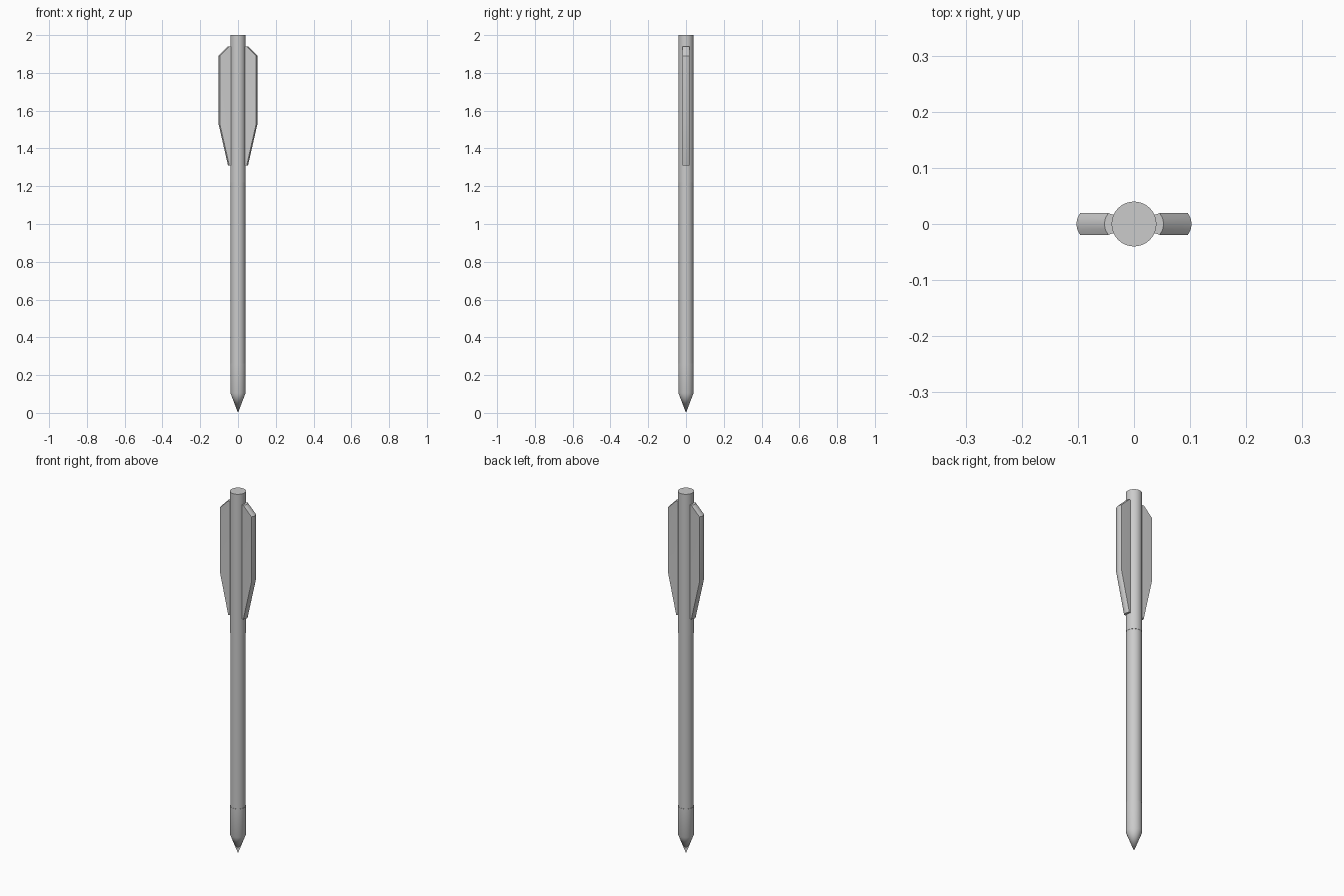
import bpy, bmesh, math

if "Cube" in bpy.data.objects:
    bpy.data.objects.remove(bpy.data.objects["Cube"])

SIDES = 32


def make_object(name, bm):
    bmesh.ops.recalc_face_normals(bm, faces=bm.faces[:])
    mesh = bpy.data.meshes.new(name)
    bm.to_mesh(mesh)
    bm.free()
    obj = bpy.data.objects.new(name, mesh)
    bpy.context.collection.objects.link(obj)
    return obj


def smooth(obj):
    bpy.ops.object.select_all(action='DESELECT')
    obj.select_set(True)
    bpy.context.view_layer.objects.active = obj
    bpy.ops.object.shade_smooth_by_angle(angle=math.radians(30))


def lathe(name, profile):
    """Closed solid of revolution from (radius, z) points."""
    bm = bmesh.new()
    rings = []
    for r, z in profile:
        n = 1 if r == 0 else SIDES
        rings.append([bm.verts.new((r * math.cos(2 * math.pi * i / SIDES),
                                    r * math.sin(2 * math.pi * i / SIDES), z))
                      for i in range(n)])
    for a, b in zip(rings, rings[1:]):
        for i in range(SIDES):
            j = (i + 1) % SIDES
            if len(a) == 1:
                bm.faces.new((a[0], b[j], b[i]))
            else:
                bm.faces.new((a[i], a[j], b[j], b[i]))
    for ring in (rings[0], rings[-1]):
        if len(ring) > 1:
            bm.faces.new(ring)
    obj = make_object(name, bm)
    smooth(obj)
    return obj


def fin(name, side):
    """Fin with a rounded outer edge, lofted along its outline."""
    bm = bmesh.new()
    rings = []
    for xo, z in [(0.053, 1.31), (0.103, 1.53), (0.103, 1.89), (0.053, 1.94)]:
        half = [(0.030, 0.016), (0.039, 0.017), (xo - 0.007, 0.0195), (xo - 0.002, 0.010)]
        section = half + [(xo, 0)] + [(x, -y) for x, y in reversed(half)]
        rings.append([bm.verts.new((side * x, y, z)) for x, y in section])
    for a, b in zip(rings, rings[1:]):
        n = len(a)
        for i in range(n):
            j = (i + 1) % n
            bm.faces.new((a[i], a[j], b[j], b[i]))
    bm.faces.new(rings[0])
    bm.faces.new(rings[-1])
    smooth(make_object(name, bm))


# Pointed head, slightly slimmer shaft and finned tail tube
lathe("pointed_head", [(0, 0), (0.04, 0.105), (0.04, 0.262)])
lathe("shaft", [(0.0385, 0.262), (0.0385, 1.22)])
lathe("tail_tube", [(0.04, 1.22), (0.04, 2.0)])

# Pair of opposite fins
for fin_name, s in (("left_fin", -1), ("right_fin", 1)):
    fin(fin_name, s)
